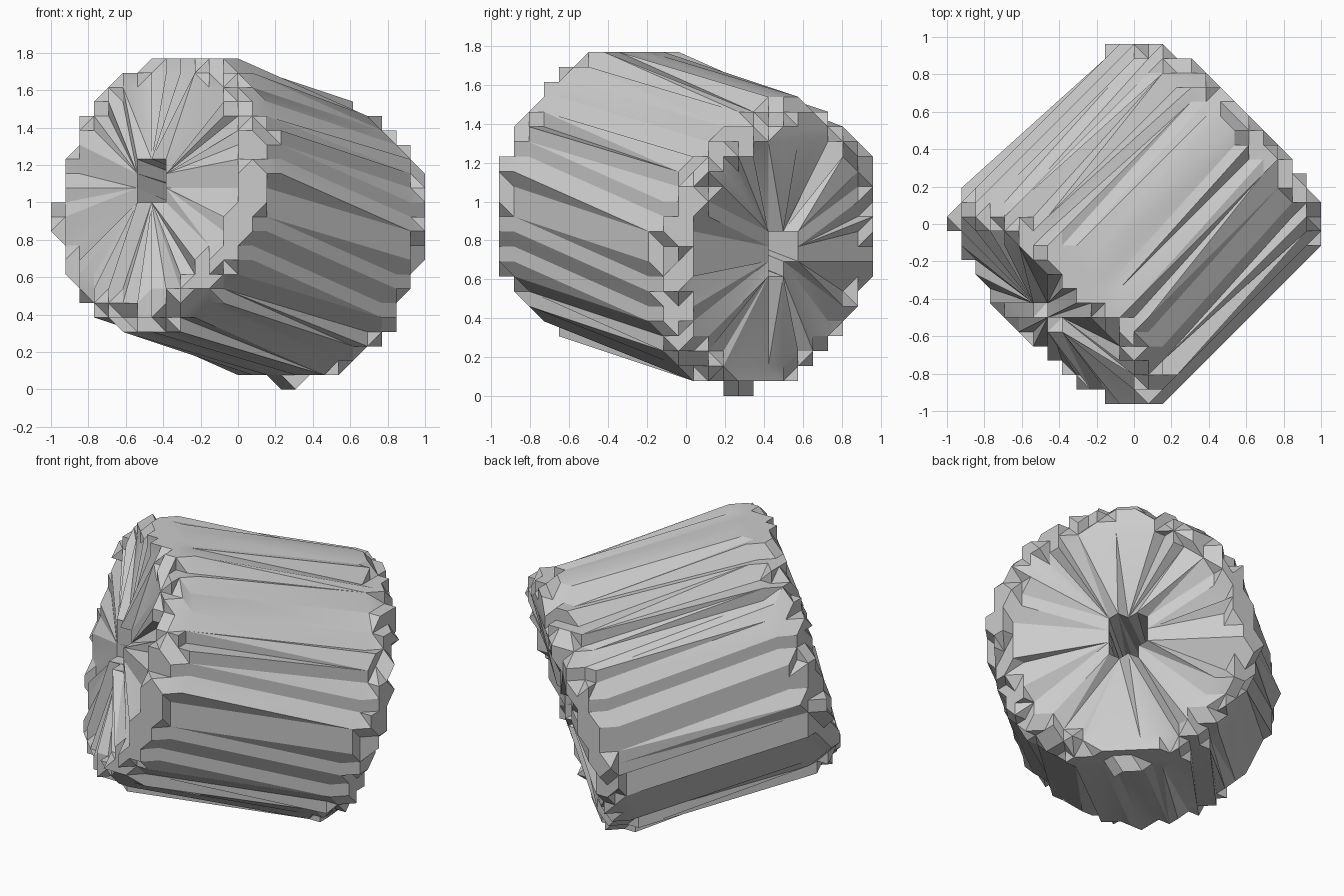
import bpy, bmesh, math
from mathutils import Vector

cube = bpy.data.objects.get("Cube")
if cube:
    bpy.data.objects.remove(cube, do_unlink=True)

CELL = 2 / 26
SEGMENTS = 72
CENTRE = Vector((0.015, 0, 0.915))
BORE_CENTRE = Vector((0, 0, 12 * CELL))
TILT = math.radians(15)

# Tilted roll axis and two directions across it
axis = Vector((math.cos(TILT) * math.sqrt(0.5), math.cos(TILT) * math.sqrt(0.5), -math.sin(TILT)))
across = Vector((1, -1, 0)).normalized()
upward = across.cross(axis)


def snap(p):
    """Move a point to the block grid."""
    return Vector((round(p.x / CELL) * CELL,
                   (math.floor(p.y / CELL) + 0.5) * CELL,
                   round(p.z / CELL) * CELL))


# Half profile: (centre, distance along axis, radius), bore to rim to side
half = [(BORE_CENTRE, 0.69, 0.115), (CENTRE, 0.69, 0.62), (CENTRE, 0.695, 0.67),
        (CENTRE, 0.66, 0.725), (CENTRE, 0.60, 0.75), (CENTRE, 0.53, 0.76)]
profile = half + [(c, -d, r) for c, d, r in reversed(half)]

# Rings around the axis, snapped to blocks
bm = bmesh.new()
rings = []
for c, d, r in profile:
    ring = []
    for i in range(SEGMENTS):
        a = math.tau * i / SEGMENTS
        p = c + axis * d + (across * math.cos(a) + upward * math.sin(a)) * r
        ring.append(bm.verts.new(snap(p)))
    rings.append(ring)

# Ends, side and through bore
for k, ring in enumerate(rings):
    following = rings[(k + 1) % len(rings)]
    for i in range(SEGMENTS):
        j = (i + 1) % SEGMENTS
        bm.faces.new((ring[i], ring[j], following[j], following[i]))
bmesh.ops.remove_doubles(bm, verts=bm.verts, dist=0.001)
bmesh.ops.dissolve_degenerate(bm, edges=bm.edges, dist=0.001)
bmesh.ops.triangulate(bm, faces=bm.faces)
bmesh.ops.recalc_face_normals(bm, faces=bm.faces)

mesh = bpy.data.meshes.new("blocky_roll")
bm.to_mesh(mesh)
bm.free()
roll = bpy.data.objects.new("blocky_roll", mesh)
bpy.context.collection.objects.link(roll)

# Plain grey
grey = bpy.data.materials.new("light_grey")
grey.use_nodes = True
colour = (0.6, 0.6, 0.6, 1)
grey.diffuse_color = colour
grey.node_tree.nodes["Principled BSDF"].inputs["Base Color"].default_value = colour
mesh.materials.append(grey)

bpy.context.view_layer.objects.active = roll
roll.select_set(True)
bpy.ops.object.shade_smooth_by_angle(angle=math.radians(20))
